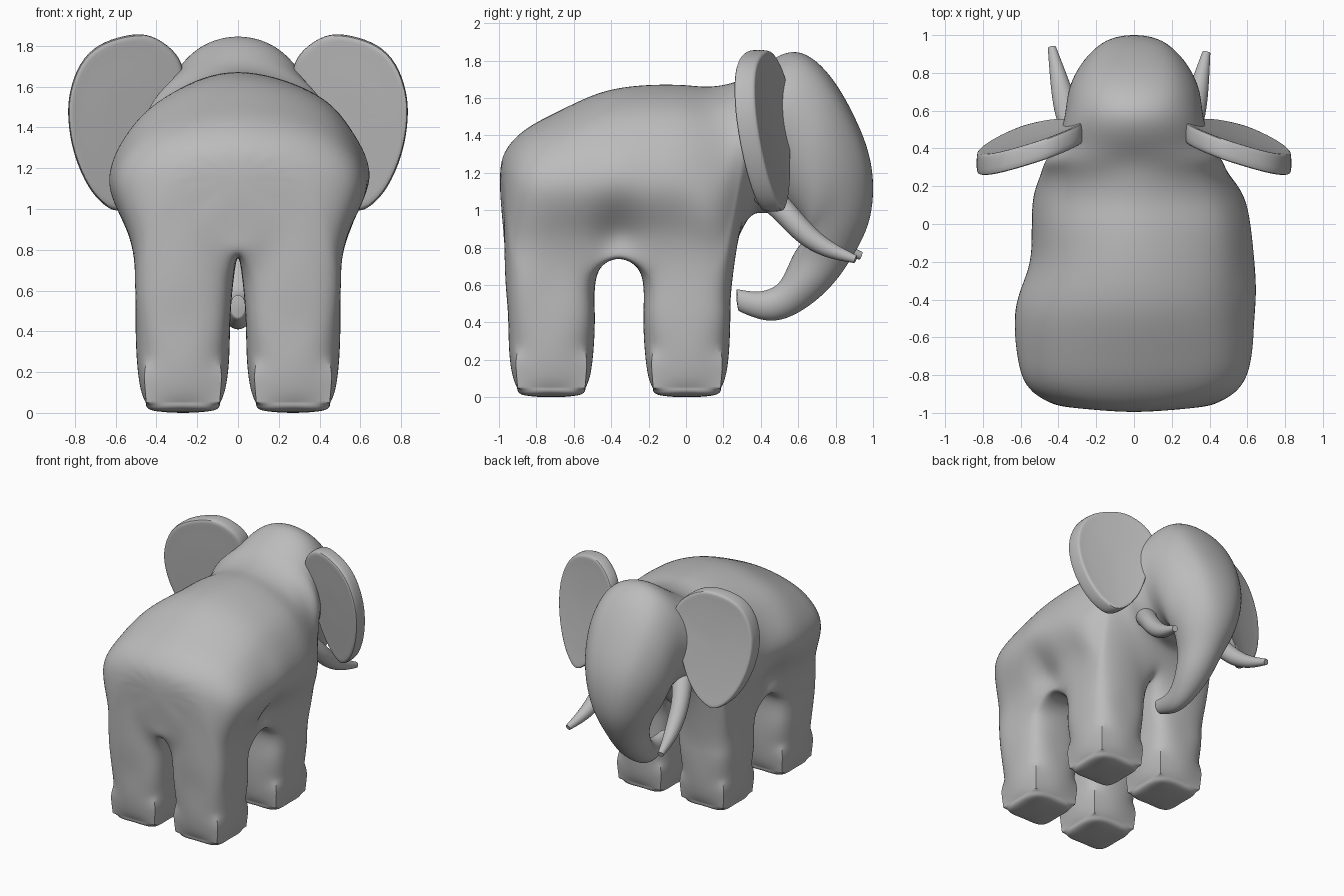
import bpy, bmesh, math
from mathutils import Vector

cube = bpy.data.objects.get("Cube")
if cube:
    bpy.data.objects.remove(cube, do_unlink=True)

grey = bpy.data.materials.new("elephant grey")
grey.use_nodes = True
grey.diffuse_color = (0.5, 0.5, 0.5, 1)
grey.node_tree.nodes["Principled BSDF"].inputs["Base Color"].default_value = (0.5, 0.5, 0.5, 1)


def lerp(a, b, t):
    return a + (b - a) * t


def tube(bm, rings, start, end):
    """Skin closed rings of points and close both ends with a pole."""
    grid = [[bm.verts.new(p) for p in ring] for ring in rings]
    n = len(grid[0])
    for a, b in zip(grid, grid[1:]):
        for j in range(n):
            k = (j + 1) % n
            bm.faces.new((a[j], a[k], b[k], b[j]))
    for ring, pole in ((grid[0], start), (grid[-1], end)):
        tip = bm.verts.new(pole)
        for j in range(n):
            bm.faces.new((ring[j], ring[(j + 1) % n], tip))
    return grid


def crease_between(bm, verts_a, verts_b, value=1.0):
    layer = bm.edges.layers.float.get("crease_edge")
    for a, b in zip(verts_a, verts_b):
        edge = bm.edges.get((a, b))
        if edge:
            edge[layer] = value


def fit_cage(bm, pinned, steps=14):
    """Move the cage so that its smooth surface passes through the given points."""
    goals = {v: v.co.copy() for v in bm.verts if v not in pinned}
    for _ in range(steps):
        mid = {f: f.calc_center_median() for f in bm.faces}
        moves = {}
        for v, goal in goals.items():
            n = len(v.link_edges)
            edges = sum((e.other_vert(v).co for e in v.link_edges), Vector())
            faces = sum((mid[f] for f in v.link_faces), Vector())
            limit = (v.co * (n * n - n) + edges * 2 + faces * 4) / (n * (n + 5))
            moves[v] = goal - limit
        for v, d in moves.items():
            v.co += d


def finish(bm, name, pinned=(), levels=2):
    fit_cage(bm, set(pinned))
    bmesh.ops.recalc_face_normals(bm, faces=bm.faces[:])
    mesh = bpy.data.meshes.new(name)
    bm.to_mesh(mesh)
    bm.free()
    obj = bpy.data.objects.new(name, mesh)
    bpy.context.collection.objects.link(obj)
    mesh.materials.append(grey)
    bpy.ops.object.select_all(action='DESELECT')
    obj.select_set(True)
    bpy.context.view_layer.objects.active = obj
    sub = obj.modifiers.new("smooth", 'SUBSURF')
    sub.levels = sub.render_levels = levels
    bpy.ops.object.modifier_apply(modifier=sub.name)
    bpy.ops.object.shade_smooth_by_angle(angle=math.radians(40))


def new_bmesh():
    bm = bmesh.new()
    bm.edges.layers.float.new("crease_edge")
    return bm


# ---- Body, head, trunk and legs as one skin ----
REAR, FRONT = -0.72, 0.005
LEG_X = 0.27


def leg_point(cy, c, r, z, corner, mid):
    k = corner if c * r else mid
    return Vector((LEG_X + c * k, cy + r * k, z))


def torso_half(w, yb, yt, zb, zt, leg, row, waist):
    """Half outline from belly to back, at +x."""
    pts = [Vector((0, yb, zb))]
    for c in (-1, 0, 1):
        if leg is None:
            pts.append(Vector((LEG_X + c * 0.2, yb, 0.748)))
        else:
            pts.append(leg_point(leg, c, row, 0.66, 0.2, 0.232 if c == 1 else 0.247))
    rise = zt - 1.12
    side = [(0.355 + 0.3 * w - waist, 0.88), (w, 1.12), (0.86 * w, 1.12 + 0.51 * rise),
            (0.55 * w, 1.12 + 0.835 * rise), (0, zt)]
    for x, z in side:
        pts.append(Vector((x, lerp(yb, yt, (z - 0.66) / (zt - 0.66)), z)))
    return pts


def oval_half(ty, tz, by, bz, w, power):
    """Half oval from the bottom point to the top point, at +x."""
    pts = []
    for i in range(9):
        a = math.pi * i / 8
        t = (1 - math.cos(a)) / 2
        x = w * max(math.sin(a), 0) ** power if 0 < i < 8 else 0
        pts.append(Vector((x, lerp(by, ty, t), lerp(bz, tz, t))))
    return pts


def flip(p):
    return Vector((-p.x, p.y, p.z))


def whole(left, right):
    return left + [flip(p) for p in right[7:0:-1]]


# left width, right width, belly y, back y, belly z, back z, leg, leg row, waist
torso = [
    (0.535, 0.535, -0.93, -0.86, 0.77, 1.43, REAR, -1, 0.03),
    (0.62, 0.615, -0.72, -0.70, 0.76, 1.52, REAR, 0, 0),
    (0.635, 0.63, -0.51, -0.52, 0.76, 1.605, REAR, 1, 0.02),
    (0.64, 0.60, -0.36, -0.36, 0.765, 1.652, None, 0, 0.07),
    (0.635, 0.55, -0.20, -0.18, 0.76, 1.67, FRONT, -1, 0.02),
    (0.615, 0.54, 0.005, 0.0, 0.76, 1.668, FRONT, 0, 0),
    (0.56, 0.52, 0.22, 0.14, 0.79, 1.662, FRONT, 1, 0.01),
]
rings = [whole(torso_half(s[0], *s[2:]), torso_half(s[1], *s[2:])) for s in torso]

# Rump: a small oval closing the rear
rump = oval_half(-0.968, 1.31, -0.975, 0.87, 0.33, 0.9)
rings.insert(0, whole(rump, rump))

# Neck to trunk tip: brow y z, chin y z, half width, roundness
head = [
    (0.30, 1.70, 0.335, 0.955, 0.475, 0.95),
    (0.43, 1.785, 0.43, 0.985, 0.415, 1),
    (0.59, 1.845, 0.52, 0.985, 0.37, 0.95),
    (0.76, 1.73, 0.60, 0.93, 0.35, 0.8),
    (0.90, 1.50, 0.63, 0.87, 0.315, 0.75),
    (0.99, 1.24, 0.62, 0.83, 0.26, 0.8),
    (0.985, 0.97, 0.585, 0.78, 0.20, 0.9),
    (0.90, 0.77, 0.55, 0.71, 0.15, 1),
    (0.78, 0.60, 0.51, 0.63, 0.12, 1),
    (0.62, 0.465, 0.46, 0.585, 0.09, 1),
    (0.45, 0.41, 0.38, 0.565, 0.065, 1),
    (0.28, 0.46, 0.27, 0.58, 0.04, 1),
]
for station in head:
    half = oval_half(*station)
    rings.append(whole(half, half))

bm = new_bmesh()
grid = tube(bm, rings, (0, -0.995, 1.13), (0, 0.27, 0.52))
pinned = list(grid[-1])
crease_between(bm, grid[-1], grid[-1][1:] + grid[-1][:1], 0.8)

# Legs: open the belly and run square-ish rings down to a padded foot
around = [(-1, -1), (0, -1), (1, -1), (1, 0), (1, 1), (0, 1), (-1, 1), (-1, 0)]
levels = [(0.45, 0.188, 0.232), (0.26, 0.196, 0.226), (0.12, 0.186, 0.208),
          (0.05, 0.18, 0.184), (0.014, 0.14, 0.15)]
for row, cy in ((2, REAR), (6, FRONT)):
    for side in (1, -1):
        upper = [grid[row + r][(side * (c + 2)) % 16] for c, r in around]
        bmesh.ops.delete(bm, geom=[grid[row][(side * 2) % 16]], context='VERTS')
        rows = [upper]
        for z, corner, mid in levels:
            pts = [leg_point(cy, c, r, z, corner, mid) for c, r in around]
            lower = [bm.verts.new(p if side > 0 else flip(p)) for p in pts]
            for j in range(8):
                k = (j + 1) % 8
                bm.faces.new((upper[j], upper[k], lower[k], lower[j]))
            upper = lower
            rows.append(lower)
        sole = bm.verts.new((side * LEG_X, cy, 0))
        for j in (1, 3, 5, 7):
            bm.faces.new((sole, upper[j], upper[(j + 1) % 8], upper[(j + 2) % 8]))
        knee, ankle, edge = rows[2:5]
        crease_between(bm, edge, edge[1:] + edge[:1])
        crease_between(bm, edge[::2], ankle[::2])
        crease_between(bm, ankle[::2], knee[::2])
        pinned += edge + ankle[::2] + knee[::2]
finish(bm, "body", pinned, 3)

# ---- Ears: thick rounded plates swept back ----
ear_outline = [(0.28, 1.71), (0.35, 1.80), (0.45, 1.85), (0.56, 1.845), (0.68, 1.80), (0.77, 1.71),
               (0.82, 1.58), (0.83, 1.44), (0.80, 1.27), (0.73, 1.11), (0.65, 1.02), (0.57, 1.0),
               (0.47, 1.08), (0.39, 1.22), (0.33, 1.40), (0.28, 1.58)]
ear_layers = [(0.45, 0.045), (0.88, 0.056), (1, 0.045), (1, -0.035), (0.86, -0.052), (0.45, -0.055)]


def ear_point(side, x, z, scale, off):
    x, z = lerp(0.56, x, scale), lerp(1.45, z, scale)
    y = 0.5 - 0.335 * (x - 0.28) + 0.13 * (1.5 - z)
    return Vector((side * x, y + off, z))


# ---- Tusks: tapered curved rods with blunt ends ----
tusk_path = [(0.25, 0.40, 1.16), (0.33, 0.53, 1.03), (0.37, 0.65, 0.905),
             (0.40, 0.78, 0.815), (0.435, 0.935, 0.757)]
tusk_radius = [0.07, 0.066, 0.06, 0.045, 0.024]

for side, label in ((1, "left"), (-1, "right")):
    bm = new_bmesh()
    layers = [[ear_point(side, x, z, s, off) for x, z in ear_outline] for s, off in ear_layers]
    tube(bm, layers, ear_point(side, 0, 0, 0, 0.04), ear_point(side, 0, 0, 0, -0.055))
    finish(bm, label + "_ear")

    sx, sy, sz = (0.88, 0.97, 0.975) if side > 0 else (-1, 1, 1)
    path = [Vector((x * sx, y * sy, z * sz)) for x, y, z in tusk_path]
    rods = []
    for i, (p, radius) in enumerate(zip(path, tusk_radius)):
        along = path[min(i + 1, 4)] - path[max(i - 1, 0)]
        u = along.cross(Vector((1, 0, 0))).normalized()
        v = along.cross(u).normalized()
        rods.append([p + (u * math.cos(a) + v * math.sin(a)) * radius
                     for a in (math.tau * j / 8 for j in range(8))])
    bm = new_bmesh()
    grid = tube(bm, rods, path[0], path[-1])
    crease_between(bm, grid[-1], grid[-1][1:] + grid[-1][:1])
    finish(bm, label + "_tusk", grid[-1])
